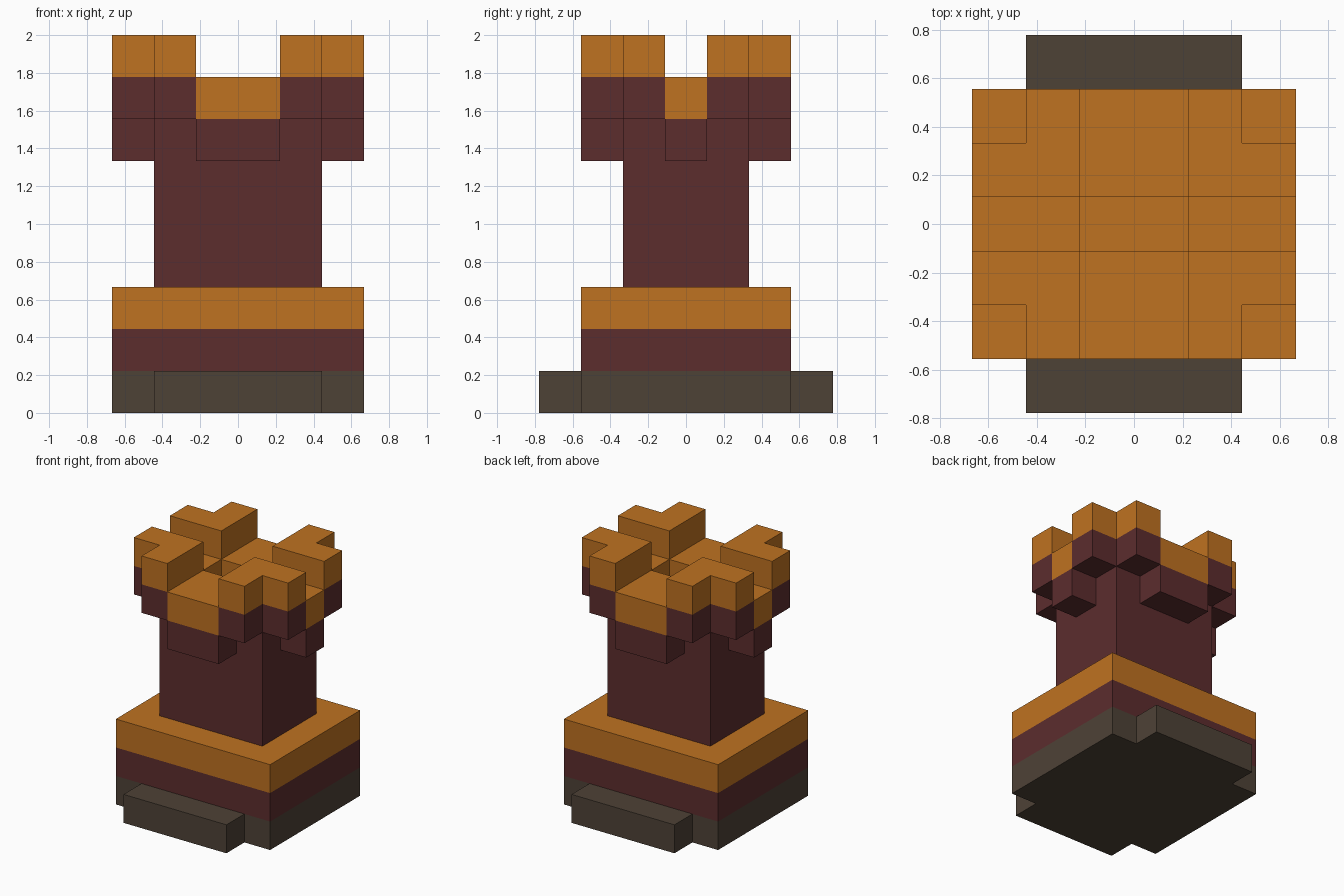
import bpy
import bmesh

if "Cube" in bpy.data.objects:
    bpy.data.objects.remove(bpy.data.objects["Cube"], do_unlink=True)

U = 2 / 9  # one block


def material(name, rgb):
    mat = bpy.data.materials.new(name)
    mat.use_nodes = True
    mat.diffuse_color = (*rgb, 1)
    mat.node_tree.nodes["Principled BSDF"].inputs["Base Color"].default_value = (*rgb, 1)
    return mat


orange = material("orange", (0.521, 0.168, 0.015))
wine = material("dark wine red", (0.107, 0.026, 0.027))
brown = material("dark brown", (0.076, 0.054, 0.037))


def prism(name, outline, z0, z1, mat, top=None):
    """Extrude an outline in block units; the top may have its own colour."""
    bm = bmesh.new()
    face = bm.faces.new([bm.verts.new((x * U, y * U, z0 * U)) for x, y in outline])
    out = bmesh.ops.extrude_face_region(bm, geom=[face])
    verts = [g for g in out["geom"] if isinstance(g, bmesh.types.BMVert)]
    bmesh.ops.translate(bm, verts=verts, vec=(0, 0, (z1 - z0) * U))
    bmesh.ops.recalc_face_normals(bm, faces=bm.faces)
    if top:
        for f in bm.faces:
            f.material_index = int(f.normal.z > 0.5)
    mesh = bpy.data.meshes.new(name)
    bm.to_mesh(mesh)
    bm.free()
    for m in (mat, top):
        if m:
            mesh.materials.append(m)
    obj = bpy.data.objects.new(name, mesh)
    bpy.context.collection.objects.link(obj)
    return obj


def rect(x0, x1, y0, y1):
    return [(x0, y0), (x1, y0), (x1, y1), (x0, y1)]


# Layered base
base = rect(-3, 3, -2.5, 2.5)
prism("plinth", base, 0, 1, brown)
prism("base_middle", base, 1, 2, wine)
prism("base_rim", base, 2, 3, orange)

# Shaft, whose top is the floor of the central pit
prism("shaft", rect(-2, 2, -1.5, 1.5), 3, 7, wine, orange)

# Steps, corbels and low parapets on opposite sides
for s, end, side in ((-1, "front", "right"), (1, "back", "left")):
    prism(end + "_step", rect(-2, 2, s * 2.5, s * 3.5), 0, 1, brown)
    prism(end + "_corbel", rect(-1, 1, s * 1.5, s * 2.5), 6, 7, wine)
    prism(end + "_parapet", rect(-1, 1, s * 0.5, s * 2.5), 7, 8, orange)
    prism(side + "_corbel", rect(s * 2, s * 3, -0.5, 0.5), 6, 7, wine)
    prism(side + "_parapet", rect(s * 1, s * 3, -0.5, 0.5), 7, 8, orange)

# L-shaped corner battlements with the outer corner left open
ell = [(1, 0.5), (3, 0.5), (3, 1.5), (2, 1.5), (2, 2.5), (1, 2.5)]
for sx, side in ((-1, "right"), (1, "left")):
    for sy, end in ((-1, "front"), (1, "back")):
        outline = [(sx * x, sy * y) for x, y in ell]
        prism(f"{end}_{side}_battlement", outline, 7, 8, wine)
        prism(f"{end}_{side}_battlement_cap", outline, 8, 9, orange)
